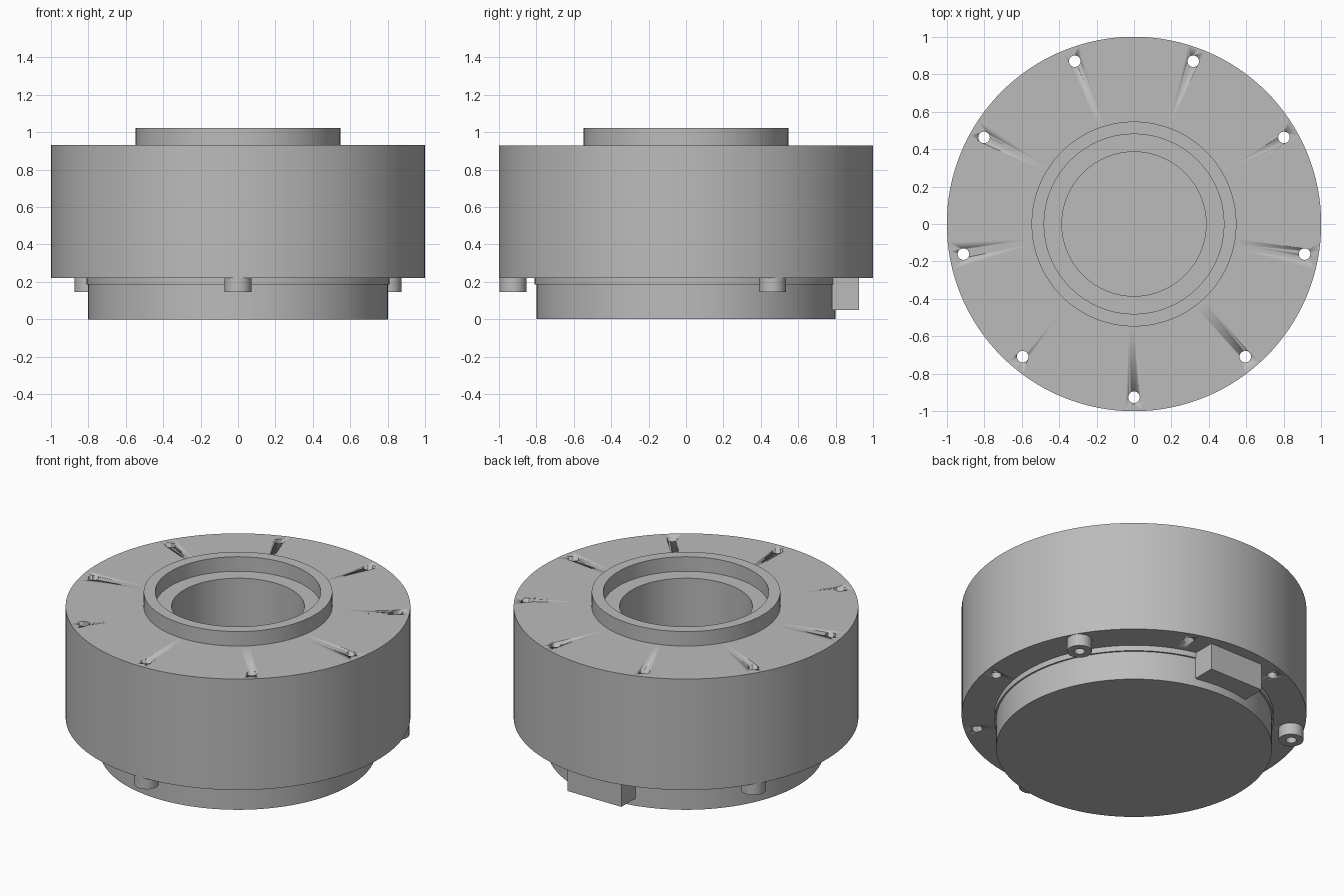
import bpy, bmesh, math

if "Cube" in bpy.data.objects:
    bpy.data.objects.remove(bpy.data.objects["Cube"])

grey = bpy.data.materials.new("plain_grey")
grey.diffuse_color = (0.5, 0.5, 0.5, 1)
grey.use_nodes = True
grey.node_tree.nodes["Principled BSDF"].inputs["Base Color"].default_value = grey.diffuse_color


def finish(name, bm, smooth=True):
    bmesh.ops.recalc_face_normals(bm, faces=bm.faces)
    me = bpy.data.meshes.new(name)
    bm.to_mesh(me)
    bm.free()
    ob = bpy.data.objects.new(name, me)
    bpy.context.collection.objects.link(ob)
    me.materials.append(grey)
    if smooth:
        bpy.ops.object.select_all(action='DESELECT')
        ob.select_set(True)
        bpy.context.view_layer.objects.active = ob
        bpy.ops.object.shade_smooth_by_angle(angle=math.radians(30))
    return ob


def lathe(bm, profile, steps, center=(0, 0)):
    """Revolve a closed (radius, z) profile about a vertical axis."""
    cx, cy = center
    verts = [bm.verts.new((cx + r, cy, z)) for r, z in profile]
    edges = [bm.edges.new((v, verts[i - 1])) for i, v in enumerate(verts)]
    bmesh.ops.spin(bm, geom=verts + edges, cent=(cx, cy, 0), axis=(0, 0, 1),
                   angle=math.tau, steps=steps, use_merge=True)
    bmesh.ops.remove_doubles(bm, verts=bm.verts, dist=1e-5)


def on_circle(deg, r=0.925):
    a = math.radians(deg)
    return r * math.cos(a), r * math.sin(a)


# Main housing: drum, top collar, stepped bore and lower shoulder
bm = bmesh.new()
lathe(bm, [(0.385, 0.185), (0.81, 0.185), (0.81, 0.22), (1, 0.22), (1, 0.93),
           (0.547, 0.93), (0.547, 1.023), (0.48, 1.023), (0.48, 0.93),
           (0.385, 0.93)], 128)
housing = finish("housing", bm)

# Nine bolt holes drilled through the rim
bm = bmesh.new()
for i in range(9):
    x, y = on_circle(-90 + 40 * i)
    ret = bmesh.ops.create_cone(bm, cap_ends=True, segments=24, radius1=0.031,
                                radius2=0.031, depth=1.2)
    bmesh.ops.translate(bm, verts=ret["verts"], vec=(x, y, 0.6))
cutter = finish("bolt_hole_cutter", bm)
cutter.hide_render = True
cutter.hide_set(True)
mod = housing.modifiers.new("bolt_holes", 'BOOLEAN')
mod.operation = 'DIFFERENCE'
mod.solver = 'EXACT'
mod.object = cutter

# Closed base plug
bm = bmesh.new()
bmesh.ops.create_cone(bm, cap_ends=True, segments=128, radius1=0.8,
                      radius2=0.8, depth=0.185)
bmesh.ops.translate(bm, verts=bm.verts, vec=(0, 0, 0.0925))
finish("base_plug", bm)

# Three hollow spacers under every third hole
for n, deg in enumerate((-90, 30, 150)):
    bm = bmesh.new()
    lathe(bm, [(0.031, 0.145), (0.072, 0.145), (0.072, 0.22), (0.031, 0.22)],
          32, on_circle(deg))
    finish(f"spacer_{n + 1}", bm)

# Rectangular block at the back
bm = bmesh.new()
bmesh.ops.create_cube(bm, size=1)
bmesh.ops.scale(bm, verts=bm.verts, vec=(0.38, 0.145, 0.17))
bmesh.ops.translate(bm, verts=bm.verts, vec=(0, 0.853, 0.135))
finish("rear_block", bm, smooth=False)
